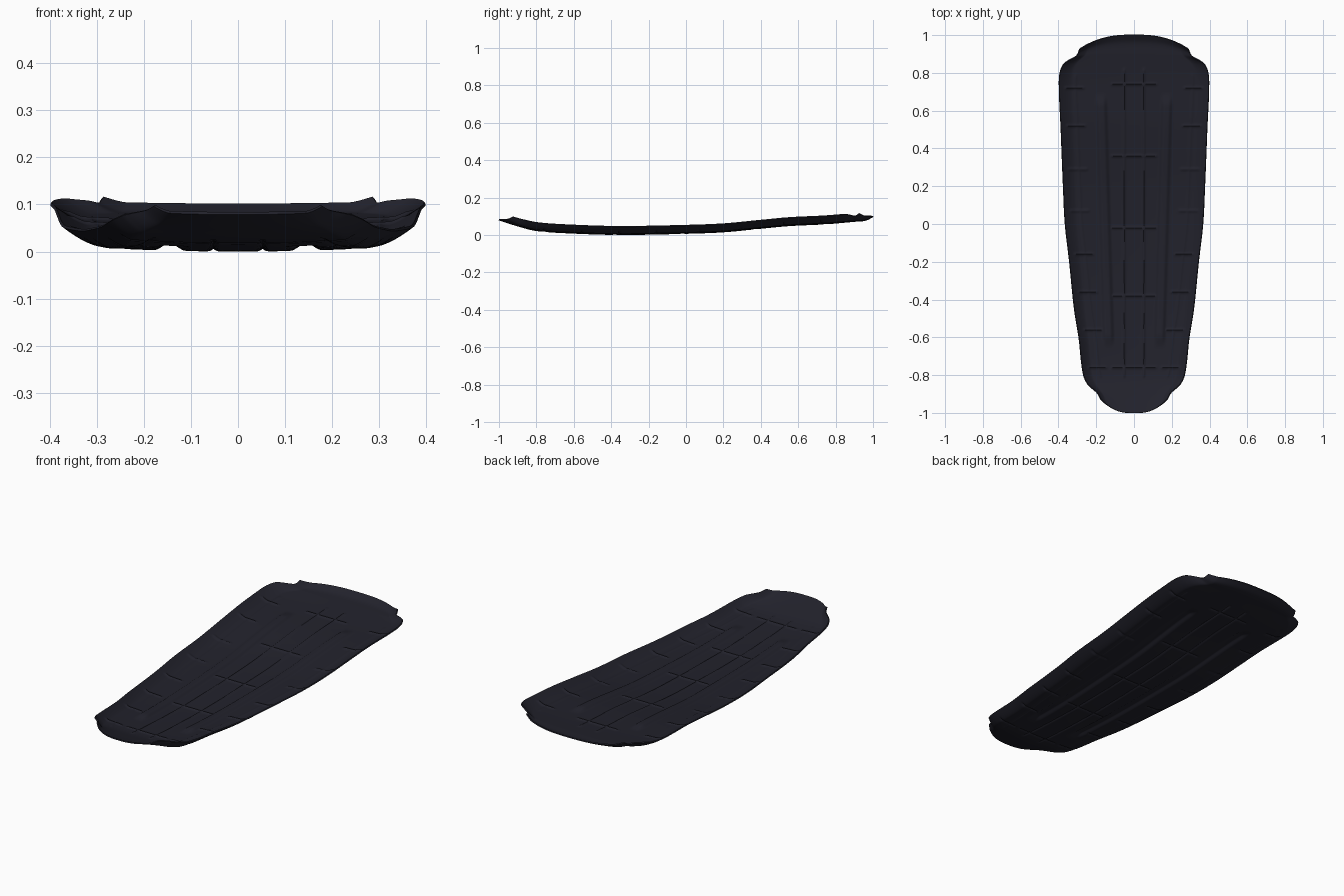
import bpy
import bmesh
import math

cube = bpy.data.objects.get("Cube")
if cube:
    bpy.data.objects.remove(cube)

COLS, ROWS = 140, 300
THICKNESS = 0.006

# Half width and centre height along the length
WIDTH = [(-1, .175), (-.93, .195), (-.87, .23), (-.8, .265), (-.6, .29),
         (-.45, .314), (-.2, .34), (0, .363), (.2, .373), (.5, .385),
         (.75, .395), (.82, .385), (.87, .352), (.92, .308), (1, .285)]
HEIGHT = [(-1, .086), (-.9, .054), (-.8, .029), (-.6, .015), (-.35, .008),
          (0, .014), (.2, .022), (.4, .041), (.55, .055), (.75, .065),
          (.9, .078), (.96, .084), (1, .104)]


def clamp(a):
    return max(0.0, min(1.0, a))


def smooth(a):
    a = clamp(a)
    return a * a * (3 - 2 * a)


def curve(points, t):
    """Smooth interpolation through the profile points."""
    def slope(i):
        a, b = points[max(i - 1, 0)], points[min(i + 1, len(points) - 1)]
        return (b[1] - a[1]) / (b[0] - a[0])
    i = 0
    while i < len(points) - 2 and t > points[i + 1][0]:
        i += 1
    (x0, y0), (x1, y1) = points[i], points[i + 1]
    d = x1 - x0
    s = (t - x0) / d
    return (y0 + (y1 - y0) * smooth(s)
            + d * s * (1 - s) * ((1 - s) * slope(i) - s * slope(i + 1)))


def line(distance, size=.006):
    return math.exp(-(distance / size) ** 2)


def between(a, low, high, fade=.02):
    return smooth((a - low) / fade) * smooth((high - a) / fade)


def emboss(x, y, half):
    """Raised long ribs and the fine crease pattern."""
    ax = abs(x)
    rib_x = .154 + .03 * y
    rib = (.012 * smooth(1.4 * (1 - abs(ax - rib_x) / .036))
           * between(y, -.66, .7, .08))
    crease = line(ax - .052) * between(y, -.82, .83)
    crease = max(crease, .5 * line(ax - half + .085) * between(y, -.82, .8))
    for cy in (.74, .36, -.02, -.38, -.76):
        crease = max(crease, line(y - cy) * between(ax, -1, .13))
    for cy in (.72, .52, .29, .07, -.16, -.36, -.56, -.76):
        crease = max(crease, line(y - cy) * between(ax, half - .14, half - .02))
    return max(rib, .006 * crease)


def surface(u, t):
    half = curve(WIDTH, t)
    end = clamp((abs(t) - .85) / .15)
    x = u * half
    # Rounded ends
    y = t - math.copysign(.075, t) * end * abs(u) ** 2.6
    # Upturned side rim, fading into the end lips
    rim = .01 * u * u + .032 * clamp((abs(u) - .83) / .17) ** 1.4
    z = curve(HEIGHT, t) + rim * (1 - .65 * end) + emboss(x, y, half)
    return x, y, z


# Dished sheet
bm = bmesh.new()
grid = [[bm.verts.new(surface(2 * c / COLS - 1, 2 * r / ROWS - 1))
         for c in range(COLS + 1)] for r in range(ROWS + 1)]
for r in range(ROWS):
    for c in range(COLS):
        bm.faces.new((grid[r][c], grid[r][c + 1],
                      grid[r + 1][c + 1], grid[r + 1][c]))
lowest = min(v.co.z for v in bm.verts)
for v in bm.verts:
    v.co.z += THICKNESS - lowest
mesh = bpy.data.meshes.new("moulded_mat")
bm.to_mesh(mesh)
bm.free()

mat = bpy.data.objects.new("moulded_mat", mesh)
bpy.context.collection.objects.link(mat)

# Dark rubber colour
rubber = bpy.data.materials.new("dark_navy_rubber")
rubber.use_nodes = True
colour = (.016, .016, .025, 1)
rubber.diffuse_color = colour
rubber.node_tree.nodes["Principled BSDF"].inputs["Base Color"].default_value = colour
mesh.materials.append(rubber)

# Thin wall below the top surface
wall = mat.modifiers.new("wall", "SOLIDIFY")
wall.thickness = THICKNESS
wall.offset = -1

bpy.context.view_layer.objects.active = mat
mat.select_set(True)
bpy.ops.object.modifier_apply(modifier=wall.name)
bpy.ops.object.shade_smooth_by_angle(angle=math.radians(50))
